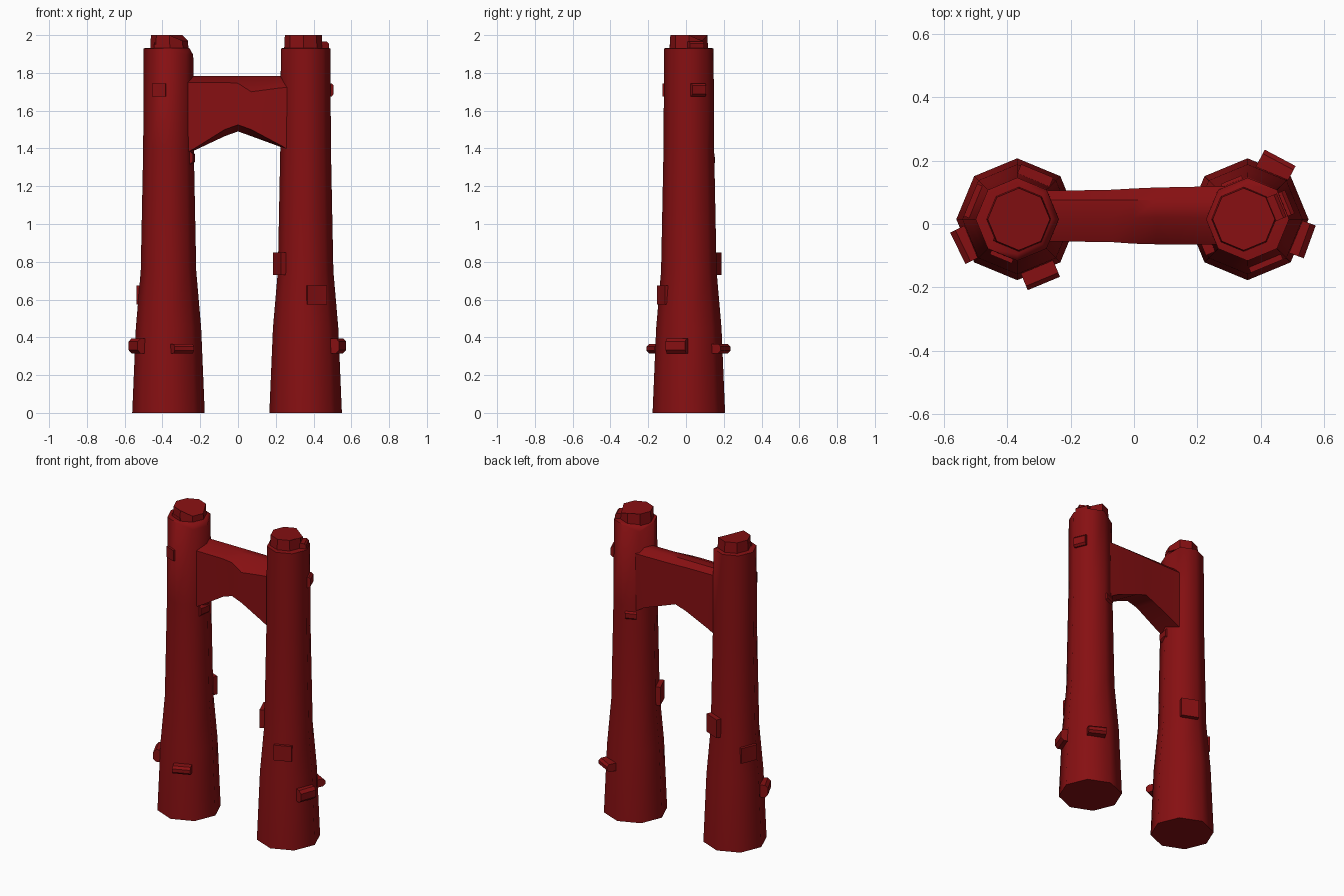
import bpy, bmesh
from math import cos, sin, radians, pi
from mathutils import Matrix, Vector

if "Cube" in bpy.data.objects:
    bpy.data.objects.remove(bpy.data.objects["Cube"])

red = bpy.data.materials.new("dark red")
red.use_nodes = True
red.diffuse_color = (0.24, 0.005, 0.006, 1)
red.node_tree.nodes["Principled BSDF"].inputs["Base Color"].default_value = red.diffuse_color


def finish(name, bm, smooth=0):
    bmesh.ops.recalc_face_normals(bm, faces=bm.faces)
    mesh = bpy.data.meshes.new(name)
    bm.to_mesh(mesh)
    bm.free()
    mesh.materials.append(red)
    ob = bpy.data.objects.new(name, mesh)
    bpy.context.collection.objects.link(ob)
    if smooth:
        bpy.ops.object.select_all(action="DESELECT")
        ob.select_set(True)
        bpy.context.view_layer.objects.active = ob
        bpy.ops.object.shade_smooth_by_angle(angle=radians(smooth))
    return ob


def loft(name, rings, smooth):
    """Skin a closed tube through rings of points and cap both ends."""
    bm = bmesh.new()
    loops = [[bm.verts.new(p) for p in ring] for ring in rings]
    for a, b in zip(loops, loops[1:]):
        for i in range(len(a)):
            j = (i + 1) % len(a)
            bm.faces.new((a[i], a[j], b[j], b[i]))
    bm.faces.new(loops[0])
    bm.faces.new(loops[-1])
    return finish(name, bm, smooth)


def octagon(x, y, r, z):
    return [Vector((x + r * cos(i * pi / 4), y + r * sin(i * pi / 4), z)) for i in range(8)]


PROFILE = [(0.192, 0), (0.173, 0.45), (0.147, 0.75), (0.134, 1.4), (0.131, 1.93)]
CENTRE = {"right": (-0.368, 0.015), "left": (0.358, 0.015)}


def radius(z):
    for (r0, z0), (r1, z1) in zip(PROFILE, PROFILE[1:]):
        if z <= z1:
            return r0 + (r1 - r0) * (z - z0) / (z1 - z0)


# Tapered octagonal pillars with a chipped rim and a raised cap
for side, (cx, cy) in CENTRE.items():
    rings = [octagon(cx, cy, r, z) for r, z in PROFILE]
    chipped = (0, 7) if side == "right" else (3,)
    for i in chipped:
        rings[-1][i].z -= 0.035
    rings.append(octagon(cx, cy, 0.11, 1.932))
    loft(side + "_pillar", rings, 50)

    shift = 0.005 if side == "right" else -0.012
    cap = [octagon(cx + shift, cy, 0.104, 1.88), octagon(cx + shift, cy, 0.098, 2.0)]
    for i in ((0, 7) if side == "right" else (1,)):
        cap[1][i].z -= 0.03
    loft(side + "_pillar_cap", cap, 0)

# Arched bridge: x, underside, front shoulder height, front and back depth
SECTIONS = [(-0.34, 1.34, 1.75, -0.055, 0.105), (-0.23, 1.40, 1.75, -0.055, 0.105),
            (-0.07, 1.50, 1.75, -0.057, 0.108), (0, 1.525, 1.745, -0.062, 0.112),
            (0.07, 1.50, 1.70, -0.064, 0.115), (0.22, 1.42, 1.72, -0.065, 0.118),
            (0.34, 1.35, 1.73, -0.065, 0.118)]
rings = []
for x, low, shoulder, front, back in SECTIONS:
    drop = 0.035 if abs(x) < 0.1 else 0.01
    rings.append([(x, front, low), (x, front, shoulder), (x, 0.02, 1.783),
                  (x, 0.075, 1.783), (x, back, 1.75), (x, back, low - drop)])
loft("arched_bridge", rings, 40)


def block(name, side, angle, z, width, height, out, round_edge=0):
    """A block seated in a pillar wall, facing outward at the given angle."""
    cx, cy = CENTRE[side]
    a = radians(angle)
    face = radius(z) * cos(pi / 8)
    depth = out + 0.05
    mid = face + out - depth / 2
    bm = bmesh.new()
    bmesh.ops.create_cube(bm, size=1)
    bmesh.ops.scale(bm, vec=(depth, width, height), verts=bm.verts)
    if round_edge:
        bmesh.ops.bevel(bm, geom=[e for e in bm.edges if abs(e.verts[0].co.y - e.verts[1].co.y) > 0.01],
                        offset=round_edge, segments=1, affect="EDGES")
    m = Matrix.Translation((cx + mid * cos(a), cy + mid * sin(a), z)) @ Matrix.Rotation(a, 4, "Z")
    bm.transform(m)
    finish(name, bm)


# Flat stone plates set in the walls
block("right_outer_plate", "right", 157.5, 0.625, 0.11, 0.10, 0.014)
block("left_front_plate", "left", 292.5, 0.625, 0.11, 0.10, 0.014)
block("right_back_plate", "right", 67.5, 0.79, 0.11, 0.12, 0.03)
block("left_inner_plate", "left", 202.5, 0.79, 0.11, 0.12, 0.03)
block("right_high_plate", "right", 247.5, 1.71, 0.075, 0.07, 0.013)
block("left_high_plate", "left", 22.5, 1.71, 0.08, 0.07, 0.022, 0.012)

# Protruding low pegs
block("right_low_peg", "right", 206, 0.355, 0.11, 0.08, 0.045, 0.018)
block("left_low_peg", "left", -20, 0.355, 0.11, 0.08, 0.045, 0.018)
block("right_front_peg", "right", 292.5, 0.34, 0.11, 0.05, 0.055, 0.014)
block("left_back_peg", "left", 62, 0.34, 0.11, 0.05, 0.055, 0.014)

# Small knobs under the bridge
block("right_knob", "right", -10, 1.35, 0.07, 0.08, 0.012, 0.02)
block("left_knob", "left", 112.5, 1.34, 0.07, 0.06, 0.01, 0.015)

# Loose chips on the rims
block("left_rim_chip", "left", 22.5, 1.925, 0.08, 0.08, -0.005, 0.01)
block("right_rim_chip", "right", 247.5, 1.925, 0.09, 0.07, -0.03, 0.01)
